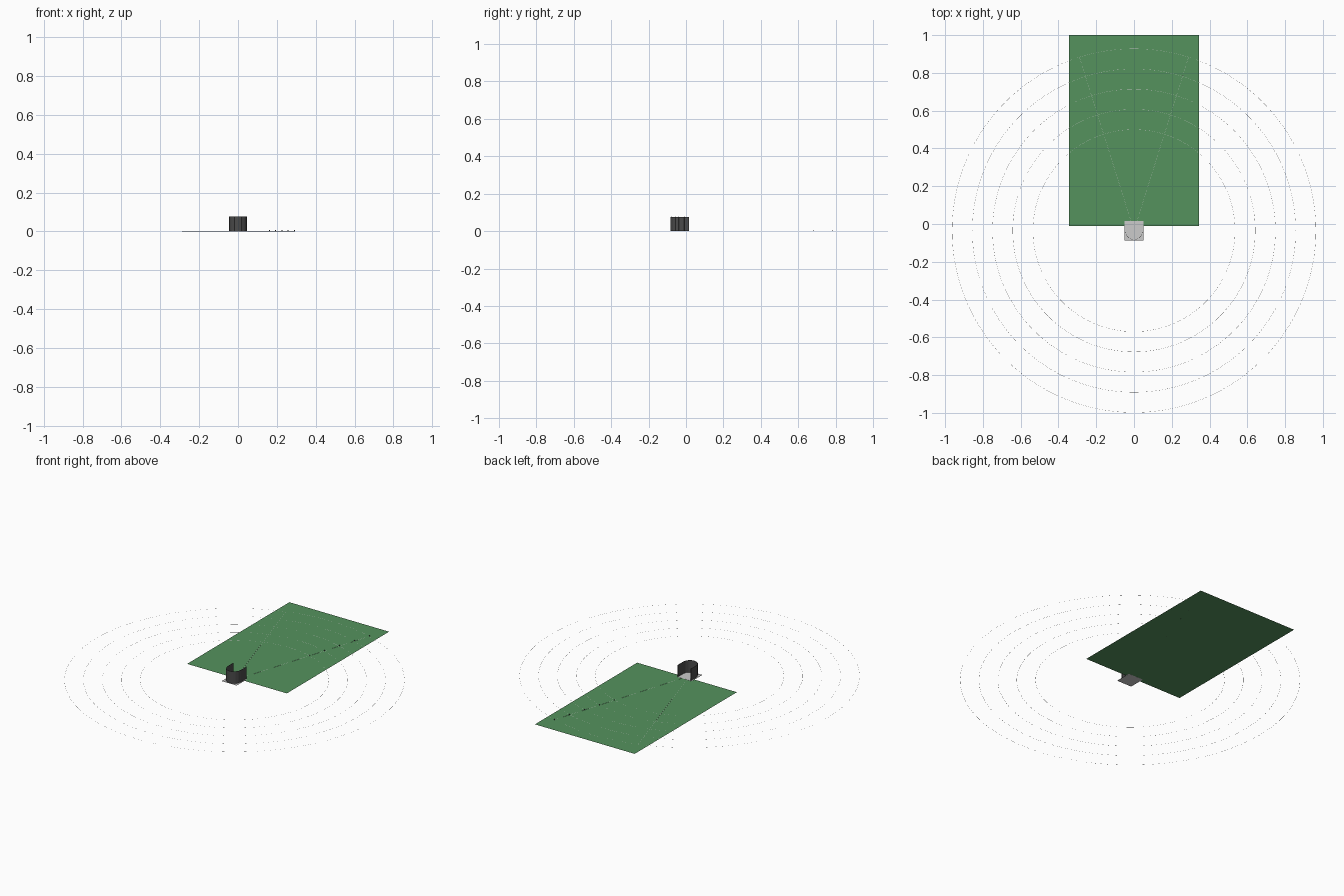
import bpy, bmesh, math
from mathutils import Matrix, Vector

if "Cube" in bpy.data.objects:
    bpy.data.objects.remove(bpy.data.objects["Cube"])

CY = -0.035           # throwing circle centre (y)
M = 0.0107            # one metre in model units
HALF = math.radians(17.46)


def material(name, rgb):
    m = bpy.data.materials.new(name)
    m.diffuse_color = (*rgb, 1)
    m.use_nodes = True
    m.node_tree.nodes["Principled BSDF"].inputs["Base Color"].default_value = m.diffuse_color
    return m


GREEN = material("grass_green", (0.09, 0.29, 0.11))
DARK = material("net_dark", (0.07, 0.07, 0.07))


def finish(bm, name, mat=None):
    me = bpy.data.meshes.new(name)
    bm.to_mesh(me)
    bm.free()
    ob = bpy.data.objects.new(name, me)
    bpy.context.collection.objects.link(ob)
    if mat:
        me.materials.append(mat)
    return ob


def box(bm, centre, size, angle=0):
    mat = (Matrix.Translation(centre) @ Matrix.Rotation(angle, 4, 'Z')
           @ Matrix.Diagonal((*size, 1)))
    bmesh.ops.create_cube(bm, size=1, matrix=mat)


def flat_ring(name, radius, width, z, segments):
    bm = bmesh.new()
    loops = []
    for r in (radius - width / 2, radius + width / 2):
        loops.append([bm.verts.new((r * math.cos(a), CY + r * math.sin(a), z))
                      for a in (2 * math.pi * i / segments for i in range(segments))])
    inner, outer = loops
    for i in range(segments):
        j = (i + 1) % segments
        bm.faces.new((inner[i], outer[i], outer[j], inner[j]))
    return finish(bm, name)


# grass landing field
bm = bmesh.new()
bmesh.ops.create_grid(bm, x_segments=1, y_segments=1, size=0.5,
                      matrix=Matrix.Translation((0, 0.495, 0.0003))
                      @ Matrix.Diagonal((0.69, 1.01, 1, 1)))
finish(bm, "field", GREEN)

# concrete slab under the cage
bm = bmesh.new()
box(bm, (0, CY, 0.0005), (0.103, 0.103, 0.001))
finish(bm, "slab")

# throwing circle: disc and rim
bm = bmesh.new()
bmesh.ops.create_circle(bm, cap_ends=True, segments=48, radius=1.25 * M,
                        matrix=Matrix.Translation((0, CY, 0.0012)))
finish(bm, "throwing_circle", None)
flat_ring("circle_rim", 1.28 * M, 0.0008, 0.0015, 48)

# distance rings every ten metres
for d in (50, 60, 70, 80, 90):
    flat_ring(f"distance_ring_{d}", d * M, 0.0007, 0.0007, 128)

# sector lines
bm = bmesh.new()
for s in (-1, 1):
    mid = Vector((s * math.sin(HALF), math.cos(HALF), 0)) * 46 * M
    box(bm, (mid.x, CY + mid.y, 0.0006), (0.0007, 88 * M, 0.0004), -s * HALF)
finish(bm, "sector_lines")

# distance marker boards along the right sector line
bm = bmesh.new()
for d in (50, 60, 70, 80, 90):
    r = (d + 0.3) * M
    box(bm, (r * math.sin(HALF), CY + r * math.cos(HALF), 0.003),
        (0.006, 0.001, 0.006))
finish(bm, "distance_boards", DARK)

# cage plan: straight gates joined by a faceted rear bay
R, H = 0.045, 0.076
plan = [Vector((R, 0.016)), Vector((R, -0.010))]
plan += [Vector((R * math.cos(a), CY - 0.003 - R * math.sin(a)))
         for a in (math.pi * i / 8 for i in range(9))]
plan += [Vector((-R, -0.010)), Vector((-R, 0.016))]

# netting
bm = bmesh.new()
low = [bm.verts.new((p.x, p.y, 0.001)) for p in plan]
top = [bm.verts.new((p.x, p.y, H)) for p in plan]
for i in range(len(plan) - 1):
    bm.faces.new((low[i], low[i + 1], top[i + 1], top[i]))
finish(bm, "cage_net", DARK)

# posts and top rails
bm = bmesh.new()
for p in plan:
    bmesh.ops.create_cone(bm, cap_ends=True, segments=8, radius1=0.0008,
                          radius2=0.0008, depth=H + 0.001,
                          matrix=Matrix.Translation((p.x, p.y, (H + 0.001) / 2)))
for a, b in zip(plan, plan[1:]):
    d, c = b - a, (a + b) / 2
    box(bm, (c.x, c.y, H), (d.length, 0.001, 0.001), math.atan2(d.y, d.x))
finish(bm, "cage_frame", DARK)
